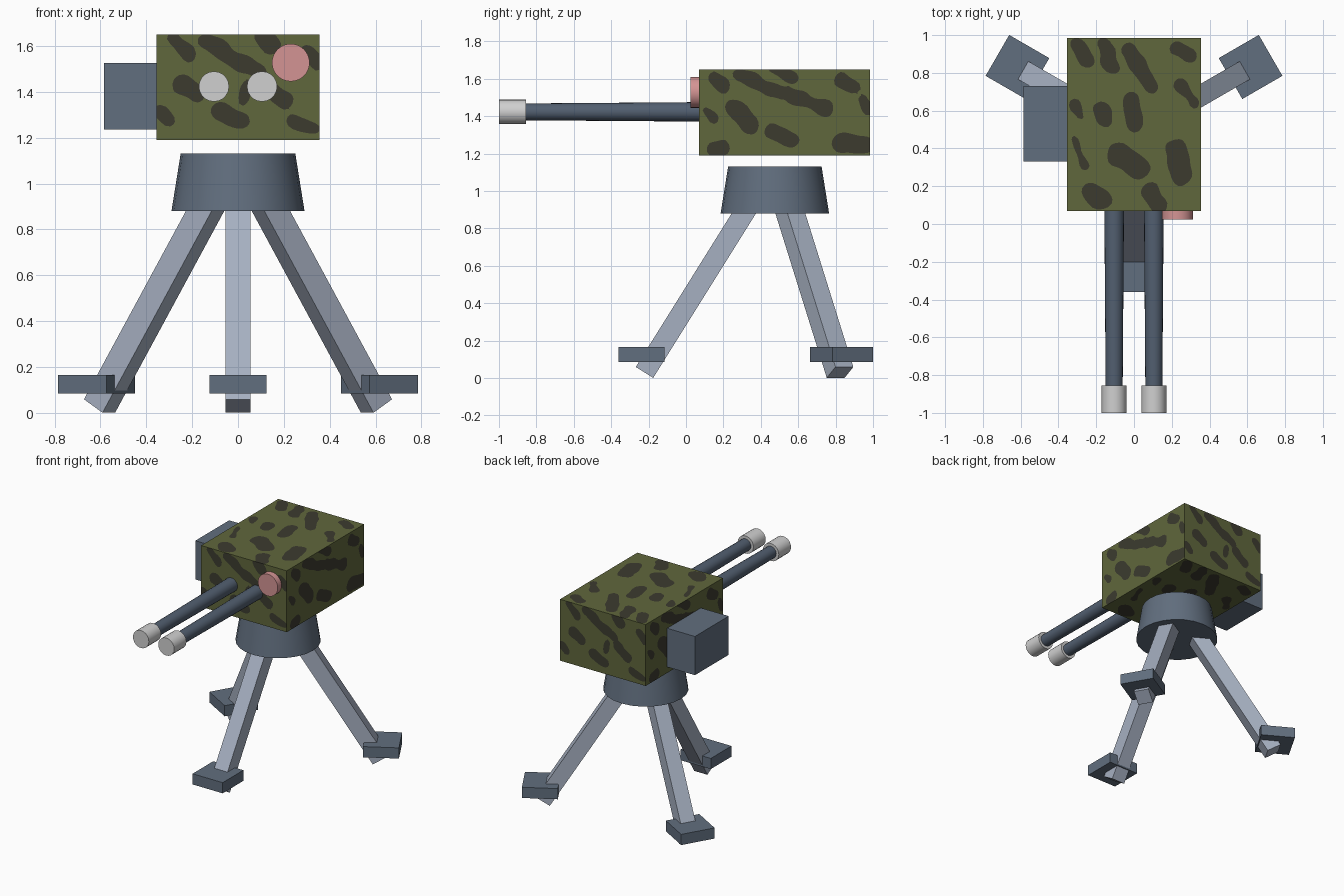
import bpy, bmesh, math
from mathutils import Vector, Matrix, noise

cube = bpy.data.objects.get("Cube")
if cube:
    bpy.data.objects.remove(cube, do_unlink=True)


def material(name, rgb):
    linear = [(c / 255 / 12.92 if c < 11 else ((c / 255 + 0.055) / 1.055) ** 2.4) for c in rgb]
    mat = bpy.data.materials.new(name)
    mat.use_nodes = True
    mat.diffuse_color = (*linear, 1)
    mat.node_tree.nodes["Principled BSDF"].inputs["Base Color"].default_value = (*linear, 1)
    return mat


SLATE = material("slate", (97, 110, 126))
GUNMETAL = material("gunmetal", (82, 95, 112))
STEEL = material("pale_steel", (166, 176, 193))
SILVER = material("silver", (208, 208, 208))
PINK = material("pink_glass", (212, 148, 148))
GREEN = material("olive_green", (96, 103, 60))
DARK = material("dark_camouflage", (60, 59, 47))


def finish(name, bm, *mats, smooth=False):
    mesh = bpy.data.meshes.new(name)
    bm.to_mesh(mesh)
    bm.free()
    obj = bpy.data.objects.new(name, mesh)
    bpy.context.collection.objects.link(obj)
    for mat in mats:
        mesh.materials.append(mat)
    if smooth:
        bpy.ops.object.select_all(action="DESELECT")
        obj.select_set(True)
        bpy.context.view_layer.objects.active = obj
        bpy.ops.object.shade_smooth_by_angle(angle=math.radians(35))
    return obj


def box(name, low, high, mat, turn=Matrix()):
    low, high = Vector(low), Vector(high)
    bm = bmesh.new()
    place = turn @ Matrix.Translation((low + high) / 2) @ Matrix.Diagonal((*(high - low), 1))
    bmesh.ops.create_cube(bm, size=1, matrix=place)
    return finish(name, bm, mat)


def cone(name, start, end, r_start, r_end, sides, mat):
    start, end = Vector(start), Vector(end)
    axis = end - start
    spin = axis.to_track_quat("Z", "Y").to_matrix().to_4x4()
    bm = bmesh.new()
    bmesh.ops.create_cone(bm, cap_ends=True, segments=sides, radius1=r_start, radius2=r_end,
                          depth=axis.length, matrix=Matrix.Translation((start + end) / 2) @ spin)
    return finish(name, bm, mat, smooth=True)


# Camouflage strokes in hundredths: start, end, radius
FRONT = [(7, 44, 14, 38, 3), (22, 43, 32, 36, 4), (32, 36, 44, 30, 4), (46, 45, 50, 41, 4),
         (66, 38, 70, 34, 3), (10, 24, 17, 20, 4), (2, 12, 5, 9, 3), (28, 12, 37, 9, 4),
         (48, 23, 56, 18, 4), (60, 8, 68, 5, 3), (40, 25, 37, 16, 2)]
SIDE = [(8, 41, 12, 38, 4), (22, 43, 44, 33, 4), (47, 33, 68, 25, 4), (40, 46, 50, 41, 3),
        (76, 40, 82, 36, 4), (87, 30, 90, 25, 3), (76, 7, 88, 6, 5), (4, 24, 8, 20, 3),
        (20, 25, 27, 17, 5), (38, 13, 50, 8, 4), (8, 3, 13, 4, 4)]
TOP = [(5, 88, 9, 80, 4), (20, 88, 24, 76, 4), (34, 84, 44, 66, 4), (58, 86, 64, 82, 4),
       (19, 52, 19, 50, 5), (4, 56, 7, 50, 3), (34, 58, 36, 46, 5), (28, 30, 38, 22, 6),
       (58, 32, 61, 20, 6), (14, 9, 17, 7, 6), (44, 10, 48, 4, 5), (60, 66, 67, 58, 3),
       (4, 38, 9, 24, 2)]


def camo_field(p, strokes):
    """Negative inside a dark patch, with a wobbly outline."""
    best = 1.0
    for ax, ay, bx, by, r in strokes:
        a, d = Vector((ax, ay)) / 100, Vector((bx - ax, by - ay)) / 100
        t = max(0, min(1, (p - a).dot(d) / d.length_squared))
        best = min(best, (p - a - d * t).length - r / 100)
    return best + 0.022 * noise.noise(Vector((p.x, p.y, len(strokes))) * 11)


def camo_panel(origin, u, v, width, height, strokes, out):
    """Flat panel cut along the patch outlines."""
    bm = bmesh.new()
    cols, rows = round(width / 0.02), round(height / 0.02)
    bmesh.ops.create_grid(bm, x_segments=cols, y_segments=rows, size=0.5,
                          matrix=Matrix.Translation((width / 2, height / 2, 0))
                          @ Matrix.Diagonal((width, height, 1, 1)))
    bmesh.ops.triangulate(bm, faces=bm.faces[:])
    field = {vert: camo_field(vert.co.xy, strokes) for vert in bm.verts}
    cuts = []
    for edge in bm.edges[:]:
        a, b = edge.verts
        if (field[a] < 0) != (field[b] < 0):
            ratio = field[a] / (field[a] - field[b])
            cuts.append(bmesh.utils.edge_split(edge, a, max(0.03, min(0.97, ratio)))[1])
    bmesh.ops.connect_verts(bm, verts=cuts)
    for face in bm.faces:
        face.material_index = int(any(field.get(vert, 1) < 0 for vert in face.verts))
    u, v, origin = Vector(u), Vector(v), Vector(origin)
    for vert in bm.verts:
        vert.co = origin + u * vert.co.x + v * vert.co.y
    part = bpy.data.meshes.new("panel")
    bm.to_mesh(part)
    bm.free()
    out.from_mesh(part)
    bpy.data.meshes.remove(part)


# Housing: six camouflaged panels forming a box
X, Y0, Y1, Z0, Z1 = 0.355, 0.07, 0.985, 1.19, 1.65
W, L, H = 2 * X, Y1 - Y0, Z1 - Z0
housing = bmesh.new()
up = (0, 0, 1)
for origin, u, v, w, h, strokes in (
        ((-X, Y0, Z0), (1, 0, 0), up, W, H, FRONT),
        ((X, Y1, Z0), (-1, 0, 0), up, W, H, FRONT),
        ((X, Y0, Z0), (0, 1, 0), up, L, H, SIDE),
        ((-X, Y1, Z0), (0, -1, 0), up, L, H, SIDE),
        ((-X, Y0, Z1), (1, 0, 0), (0, 1, 0), W, L, TOP),
        ((X, Y0, Z0), (-1, 0, 0), (0, 1, 0), W, L, TOP)):
    camo_panel(origin, u, v, w, h, strokes, housing)
bmesh.ops.remove_doubles(housing, verts=housing.verts[:], dist=0.0001)
finish("housing", housing, GREEN, DARK)

# Ammunition box on the right side
box("ammunition_box", (-0.585, 0.33, 1.235), (-X, 0.73, 1.525), SLATE)

# Twin barrels with muzzles, and the sight lens
for side, x in (("left", 0.105), ("right", -0.105)):
    cone(side + "_barrel", (x, Y0 + 0.01, 1.423), (x, -0.87, 1.423), 0.052, 0.045, 20, GUNMETAL)
    cone(side + "_muzzle", (x, -0.855, 1.423), (x, -1, 1.423), 0.066, 0.066, 20, SILVER)
cone("sight_lens", (0.23, Y0, 1.527), (0.23, 0.025, 1.527), 0.082, 0.082, 32, PINK)

# Tapered mount
CENTRE = Vector((0, 0.475, 0))
cone("mount", CENTRE + Vector((0, 0, 0.88)), CENTRE + Vector((0, 0, 1.13)), 0.29, 0.25, 24, SLATE)

# Tripod: square legs leaning outwards through flat feet
LEAN = math.radians(32)
for name, angle in (("front", -90), ("back_left", 30), ("back_right", 150)):
    turn = Matrix.Translation(CENTRE) @ Matrix.Rotation(math.radians(angle), 4, "Z")
    tilt = turn @ Matrix.Translation((0.697, 0, 0.03)) @ Matrix.Rotation(-LEAN, 4, "Y")
    box(name + "_leg", (-0.055, -0.055, 0), (0.055, 0.055, 1.12), STEEL, tilt)
    box(name + "_foot", (0.59, -0.125, 0.085), (0.835, 0.125, 0.165), SLATE, turn)
